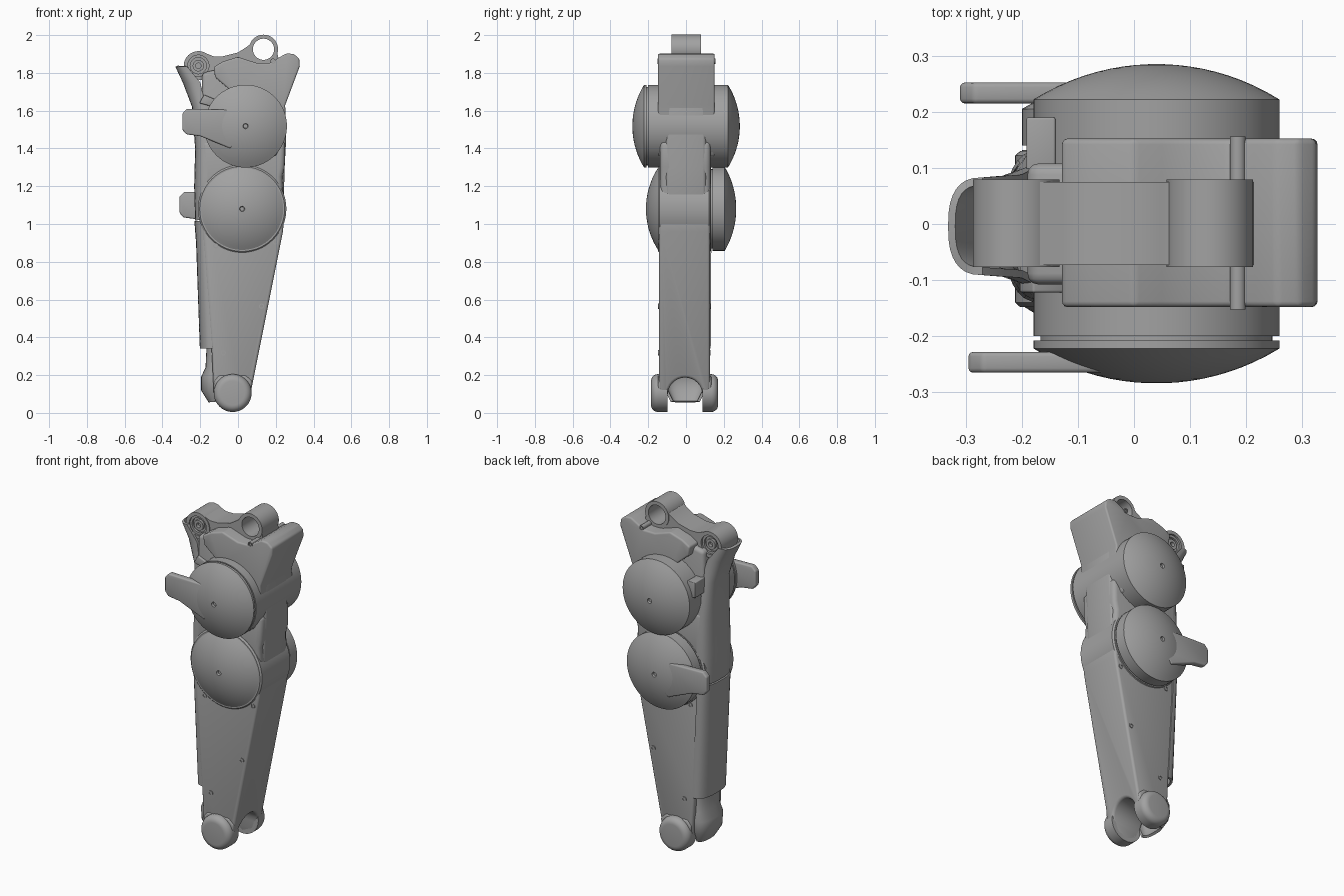
import bpy, bmesh, math
from mathutils import Vector

cube = bpy.data.objects.get("Cube")
if cube:
    bpy.data.objects.remove(cube, do_unlink=True)

grey = bpy.data.materials.new("machined grey")
grey.use_nodes = True
colour = (0.36, 0.36, 0.36, 1)
grey.diffuse_color = colour
grey.node_tree.nodes["Principled BSDF"].inputs["Base Color"].default_value = colour


def make(name, verts, faces):
    me = bpy.data.meshes.new(name)
    me.from_pydata(verts, [], faces)
    bm = bmesh.new()
    bm.from_mesh(me)
    bmesh.ops.remove_doubles(bm, verts=bm.verts, dist=1e-5)
    bmesh.ops.recalc_face_normals(bm, faces=bm.faces)
    bm.to_mesh(me)
    bm.free()
    me.materials.append(grey)
    ob = bpy.data.objects.new(name, me)
    bpy.context.collection.objects.link(ob)
    return ob


def prism(name, pts, y0, y1):
    """Extrude an (x, z) outline along y."""
    n = len(pts)
    verts = [(x, y, z) for y in (y0, y1) for x, z in pts]
    faces = [list(range(n)), list(range(n, 2 * n))]
    faces += [(i, (i + 1) % n, n + (i + 1) % n, n + i) for i in range(n)]
    return make(name, verts, faces)


def lathe(name, profile, cx, cz, n=64):
    """Revolve (radius, y) points about a y-parallel axis."""
    verts, faces = [], []
    for r, y in profile:
        for k in range(n):
            a = math.tau * k / n
            verts.append((cx + r * math.cos(a), y, cz + r * math.sin(a)))
    for j in range(len(profile) - 1):
        for k in range(n):
            m = (k + 1) % n
            faces.append((j * n + k, j * n + m, (j + 1) * n + m, (j + 1) * n + k))
    return make(name, verts, faces)


def finish(ob, bevel=0.0, cutters=(), angle=35, solid=0.0):
    for c in cutters:
        m = ob.modifiers.new("cut", 'BOOLEAN')
        m.object, m.operation, m.solver = c, 'DIFFERENCE', 'EXACT'
    if solid:
        m = ob.modifiers.new("thickness", 'SOLIDIFY')
        m.thickness, m.offset = solid, 0
    if bevel:
        m = ob.modifiers.new("bevel", 'BEVEL')
        m.width, m.segments, m.limit_method = bevel, 3, 'ANGLE'
        m.angle_limit = math.radians(28)
    dg = bpy.context.evaluated_depsgraph_get()
    me = bpy.data.meshes.new_from_object(ob.evaluated_get(dg))
    ob.modifiers.clear()
    ob.data = me
    for c in cutters:
        bpy.data.objects.remove(c, do_unlink=True)
    bpy.ops.object.select_all(action='DESELECT')
    ob.select_set(True)
    bpy.context.view_layer.objects.active = ob
    bpy.ops.object.shade_smooth_by_angle(angle=math.radians(angle))
    return ob


def cap(radius, base, tip, steps=10):
    """Spherical cap from its rim to a small sunken screw at the tip."""
    h = abs(tip - base)
    ball = (radius ** 2 + h ** 2) / (2 * h)
    s = 1 if tip > base else -1
    pts = []
    for i in range(steps):
        r = radius + (0.014 - radius) * i / (steps - 1)
        pts.append((r, base + s * (math.sqrt(ball ** 2 - r ** 2) - ball + h)))
    return pts + [(0.011, tip - s * 0.012), (0.0, tip - s * 0.012)]


def drum(name, cx, cz, r, front, back, groove):
    g = r - 0.012
    pts = cap(r, *front)[::-1]
    pts += [(r, groove - 0.008), (g, groove - 0.008), (g, groove), (r, groove)]
    finish(lathe(name, pts + cap(r, *back), cx, cz))


# motor drums at the hip and the knee
drum("upper_drum", 0.04, 1.518, 0.219, (-0.222, -0.284), (0.222, 0.285), -0.2)
drum("lower_drum", 0.022, 1.08, 0.222, (-0.145, -0.212), (0.205, 0.266), 0.14)

# side fins on the drums
fin = [(-0.27, 1.61), (-0.295, 1.585), (-0.295, 1.5), (-0.275, 1.475), (-0.2, 1.465),
       (-0.04, 1.4), (0.02, 1.46), (0.02, 1.57), (-0.06, 1.605)]
finish(prism("upper_fin", fin, -0.265, -0.228), 0.008)
finish(prism("lower_fin", [(x - 0.015, z - 0.44) for x, z in fin], 0.215, 0.252), 0.008)

# thick hip plate with the flared ear
hip = [(-0.13, 1.83), (-0.08, 1.86), (0.0, 1.885), (0.05, 1.868), (0.1, 1.852), (0.17, 1.852),
       (0.215, 1.88), (0.255, 1.903), (0.295, 1.9), (0.325, 1.875), (0.327, 1.835), (0.25, 1.63),
       (0.252, 1.46), (0.2, 1.36), (0.0, 1.34), (-0.14, 1.42), (-0.14, 1.62), (-0.03, 1.7),
       (-0.12, 1.775)]
finish(prism("hip_plate", hip, -0.148, 0.152), 0.01)

# narrower thigh core running down to the knee
thigh = [(-0.19, 1.8), (-0.1, 1.82), (0.22, 1.8), (0.25, 1.62), (0.255, 1.45), (0.247, 1.3),
         (0.24, 1.05), (-0.18, 1.05), (-0.2, 1.3), (-0.19, 1.5)]
finish(prism("thigh_core", thigh, -0.108, 0.108), 0.02)
knee = [(-0.19, 1.44), (0.25, 1.44), (0.247, 1.3), (0.235, 1.25), (0.242, 1.13), (-0.19, 1.13)]
finish(prism("knee_link", knee, -0.138, 0.13), 0.025)

# pivot bracket with two eyes on top
bracket = [(-0.23, 1.79), (-0.22, 1.9), (-0.166, 1.902), (-0.13, 1.888), (-0.08, 1.888),
           (0.0, 1.908), (0.05, 1.94), (0.1, 1.985), (0.14, 1.99), (0.2, 1.95), (0.215, 1.87),
           (0.2, 1.8), (0.0, 1.74), (-0.16, 1.74)]
eyes = [(-0.21, 1.838, 0.056), (0.135, 1.925, 0.056)]
holes = [lathe("eye_cutter", [(0, -0.3), (r, -0.3), (r, 0.3), (0, 0.3)], x, z) for x, z, r in eyes]
for h in holes:
    h.hide_render = True
finish(prism("pivot_bracket", bracket, -0.073, 0.075), 0, holes)
for label, (x, z, r) in zip(("left_eye", "right_eye"), eyes):
    rim = [(r, -0.077), (0.077, -0.077), (0.077, 0.079), (r, 0.079), (r, -0.077)]
    finish(lathe(label + "_ring", rim, x, z))
plug = [(0, -0.05), (0.014, -0.05), (0.014, -0.07), (0.03, -0.07), (0.03, -0.055), (0.043, -0.055),
        (0.043, -0.068), (0.058, -0.068), (0.058, 0.068), (0.043, 0.068), (0.043, 0.055),
        (0.03, 0.055), (0.03, 0.07), (0.014, 0.07), (0.014, 0.05), (0, 0.05)]
finish(lathe("eye_bearing", plug, eyes[0][0], eyes[0][1], 32))

# tapering shin, arched out between the ankle prongs
shin = [(0.245, 1.04), (0.238, 0.96), (0.07, 0.12), (0.04, 0.04), (-0.03, 0.01), (-0.1, 0.04),
        (-0.128, 0.1), (-0.14, 0.34), (-0.185, 0.9), (-0.19, 1.1)]
n = 32
arch = [(x, -0.005 + 0.092 * math.cos(math.tau * k / n), 0.095 + 0.092 * math.sin(math.tau * k / n))
        for x in (-0.5, 0.5) for k in range(n)]
sides = [(k, (k + 1) % n, n + (k + 1) % n, n + k) for k in range(n)]
cutter = make("arch_cutter", arch, sides + [list(range(n)), list(range(n, 2 * n))])
low = prism("slot_cutter", [(-0.5, -0.2), (0.5, -0.2), (0.5, 0.095), (-0.5, 0.095)], -0.097, 0.087)
for c in (cutter, low):
    c.hide_render = True
finish(prism("shin", shin, -0.143, 0.127), 0.014, (cutter, low))
housing = [(0, -0.148), (0.225, -0.148), (0.234, -0.14), (0.234, 0.122), (0.225, 0.13), (0, 0.13)]
finish(lathe("knee_housing", housing, 0.022, 1.08))

# ankle prongs: cups rounded outside, hollow inside
for name, inner, outer in (("front_ankle", -0.097, -0.185), ("back_ankle", 0.087, 0.17)):
    s = 1 if outer > 0 else -1
    pts = [(0, inner + s * 0.045), (0.05, inner + s * 0.045), (0.05, inner + s * 0.015),
           (0.072, inner + s * 0.015), (0.072, inner), (0.1, inner)]
    for k in range(7):
        a = math.pi / 2 * k / 6
        pts.append((0.064 + 0.036 * math.cos(a), outer - s * 0.036 * (1 - math.sin(a))))
    finish(lathe(name, pts + [(0, outer)], -0.028, 0.105))
    # flare blending the prong into the shin
    y = outer - s * 0.036
    flare = [(-0.12, 0.1), (0.065, 0.1), (0.075, 0.17), (0.04, 0.2), (-0.1, 0.2), (-0.125, 0.17)]
    finish(prism(name + "_flare", flare, *sorted((inner, y))), 0.01)


def cover(name, rows, solid=0.014, steps=16):
    """Rounded shell along the -x side: rows are z, outer x, inner x, half width."""
    verts = []
    for z, xo, xi, w in rows:
        for k in range(steps + 1):
            a = math.pi * k / steps - math.pi / 2
            c, s = math.cos(a), math.sin(a)
            verts.append((xi + (xo - xi) * abs(c) ** 0.75,
                          w * math.copysign(abs(s) ** 0.75, s) - 0.004, z))
    m = steps + 1
    faces = [(j * m + k, j * m + k + 1, (j + 1) * m + k + 1, (j + 1) * m + k)
             for j in range(len(rows) - 1) for k in range(steps)]
    finish(make(name, verts, faces), solid=solid)


# shell covers behind the thigh and the shin, and the small heel flap
cover("thigh_cover", [(1.835, -0.325, -0.27, 0.08), (1.75, -0.285, -0.2, 0.085),
                      (1.62, -0.236, -0.17, 0.1), (1.4, -0.22, -0.16, 0.125),
                      (1.2, -0.225, -0.16, 0.13), (1.02, -0.22, -0.16, 0.13)])
cover("shin_cover", [(1.015, -0.224, -0.16, 0.13), (0.9, -0.215, -0.16, 0.131),
                     (0.34, -0.195, -0.13, 0.128)])
cover("heel_flap", [(0.34, -0.16, -0.12, 0.1), (0.24, -0.165, -0.12, 0.1),
                    (0.19, -0.188, -0.12, 0.11), (0.12, -0.188, -0.12, 0.1),
                    (0.06, -0.15, -0.12, 0.07)])

# small clip beside the upper drum, on both sides
clip = [(-0.205, 1.64), (-0.15, 1.625), (-0.12, 1.66), (-0.18, 1.685)]
finish(prism("front_clip", clip, -0.122, -0.07), 0.004)
finish(prism("back_clip", [(-0.192, 1.56), (-0.14, 1.56), (-0.14, 1.65), (-0.192, 1.65)],
             0.08, 0.19), 0.004)

# screw heads on both faces
screws = [(-0.078, 0.318), (0.125, 0.565), (0.198, 0.905), (-0.118, 0.885)]
for i, (x, z) in enumerate(screws + [(0.185, 1.862)]):
    f, b = (-0.147, 0.131) if z < 1.5 else (-0.152, 0.156)
    head = [(0, f + 0.006), (0.008, f + 0.006), (0.008, f), (0.014, f),
            (0.014, b), (0.008, b), (0.008, b - 0.006), (0, b - 0.006)]
    finish(lathe("screw_%d" % (i + 1), head, x, z, 16))
